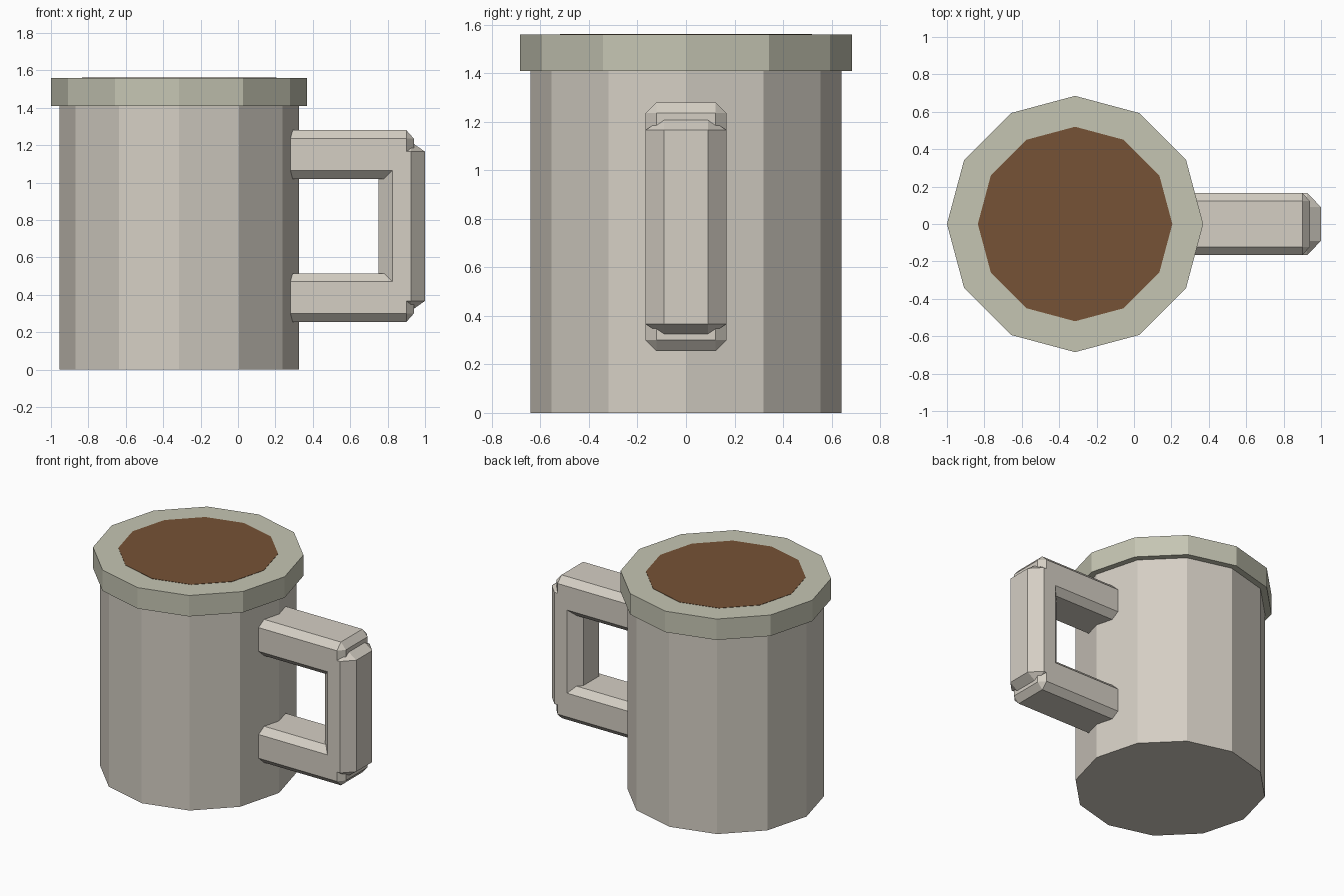
import bpy, bmesh
from itertools import product

if "Cube" in bpy.data.objects:
    bpy.data.objects.remove(bpy.data.objects["Cube"])

CX = -0.315  # mug axis


def material(name, rgb):
    m = bpy.data.materials.new(name)
    m.diffuse_color = (*rgb, 1)
    m.use_nodes = True
    m.node_tree.nodes["Principled BSDF"].inputs["Base Color"].default_value = m.diffuse_color
    return m


def finish(name, bm, mat, loc):
    bmesh.ops.recalc_face_normals(bm, faces=bm.faces[:])
    me = bpy.data.meshes.new(name)
    bm.to_mesh(me)
    bm.free()
    me.materials.append(mat)
    ob = bpy.data.objects.new(name, me)
    ob.location = loc
    bpy.context.collection.objects.link(ob)
    return ob


def drum(name, r, z0, z1, mat):
    """Twelve-sided cylinder with a corner pointing along +x."""
    bpy.ops.mesh.primitive_cylinder_add(vertices=12, radius=r, depth=z1 - z0,
                                        location=(CX, 0, (z0 + z1) / 2))
    ob = bpy.context.object
    ob.name = name
    ob.data.materials.append(mat)
    return ob


def chamfered_box(name, lo, hi, c, mat):
    """Box between two corners, every edge cut back by c on each axis."""
    h = [(b - a) / 2 for a, b in zip(lo, hi)]
    bm = bmesh.new()
    for s in product((-1, 1), repeat=3):
        for full in range(3):
            bm.verts.new([s[i] * (h[i] - (0 if i == full else c[i])) for i in range(3)])
    bmesh.ops.convex_hull(bm, input=bm.verts[:])
    bmesh.ops.dissolve_limit(bm, angle_limit=0.01, verts=bm.verts[:], edges=bm.edges[:])
    return finish(name, bm, mat, [(a + b) / 2 for a, b in zip(lo, hi)])


ceramic = material("ceramic", (0.66, 0.62, 0.55))
rim_glaze = material("rim_glaze", (0.56, 0.56, 0.45))
brown = material("coffee_brown", (0.18, 0.085, 0.037))

# Body, overhanging rim and the coffee surface level with the rim
drum("body", 0.64, 0, 1.41, ceramic)
drum("rim", 0.685, 1.41, 1.56, rim_glaze)
drum("coffee", 0.52, 1.52, 1.562, brown)

# Handle: two horizontal arms sunk into the body, and an upright grip
for name, z in (("handle_upper_arm", 1.15), ("handle_lower_arm", 0.385)):
    chamfered_box(name, (0.22, -0.167, z - 0.13), (0.94, 0.167, z + 0.13),
                  (0.04, 0.045, 0.045), ceramic)
chamfered_box("handle_grip", (0.75, -0.167, 0.315), (1.0, 0.167, 1.217),
              (0.075, 0.077, 0.052), ceramic)
